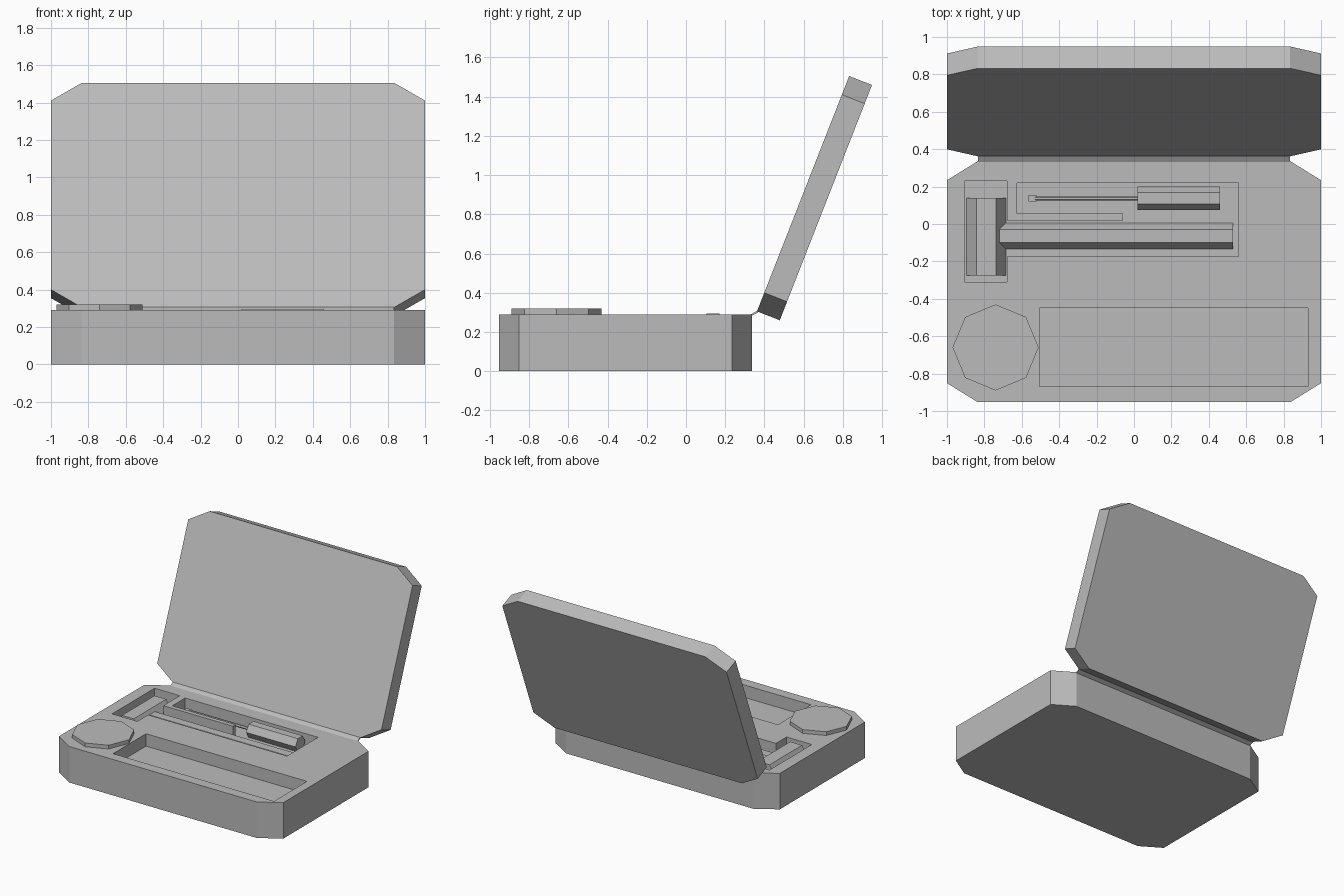
import bpy, bmesh, math
from mathutils import Matrix

cube = bpy.data.objects.get("Cube")
if cube:
    bpy.data.objects.remove(cube, do_unlink=True)

grey = bpy.data.materials.new("plain grey")
grey.use_nodes = True
grey.diffuse_color = (0.5, 0.5, 0.5, 1)
grey.node_tree.nodes["Principled BSDF"].inputs["Base Color"].default_value = (0.5, 0.5, 0.5, 1)


def prism(name, outline, z0, z1, matrix=Matrix()):
    """Extrude a flat outline from z0 to z1, then place it."""
    bm = bmesh.new()
    face = bm.faces.new([bm.verts.new((x, y, z0)) for x, y in outline])
    top = bmesh.ops.extrude_face_region(bm, geom=[face])["geom"]
    verts = [v for v in top if isinstance(v, bmesh.types.BMVert)]
    bmesh.ops.translate(bm, verts=verts, vec=(0, 0, z1 - z0))
    bmesh.ops.recalc_face_normals(bm, faces=bm.faces)
    bm.transform(matrix)
    mesh = bpy.data.meshes.new(name)
    bm.to_mesh(mesh)
    bm.free()
    mesh.materials.append(grey)
    obj = bpy.data.objects.new(name, mesh)
    bpy.context.collection.objects.link(obj)
    return obj


def rect(x0, x1, y0, y1):
    return [(x0, y0), (x1, y0), (x1, y1), (x0, y1)]


def ring(n, r, start=0.0):
    return [(r * math.cos(start + math.tau * i / n), r * math.sin(start + math.tau * i / n))
            for i in range(n)]


def chamfered(y0, y1):
    """Case outline: a rectangle with cut corners."""
    a, c = 0.835, 0.102
    half = [(a, y0), (1, y0 + c), (1, y1 - c), (a, y1)]
    return half + [(-x, y) for x, y in reversed(half)]


def along_x(y, z):
    """Local z becomes world x, local x becomes world y."""
    return Matrix(((0, 0, 1, 0), (1, 0, 0, y), (0, 1, 0, z), (0, 0, 0, 1)))


def along_y(x, z):
    """Local z becomes world y, keeping local x."""
    return Matrix(((1, 0, 0, x), (0, 0, 1, 0), (0, 1, 0, z), (0, 0, 0, 1)))


H, FLOOR, DEPTH = 0.29, 0.19, 1.289

# Case base with two sunken trays
base = prism("case_base", chamfered(-0.953, 0.336), 0, H)
tool_outline = [(-0.905, 0.23), (-0.68, 0.23), (-0.68, 0.02), (-0.06, 0.02),
                (-0.06, 0.055), (-0.625, 0.055), (-0.625, 0.22), (0.56, 0.22),
                (0.56, -0.175), (-0.68, -0.175), (-0.68, -0.31), (-0.905, -0.31)]
cutters = [prism("tool_tray_cutter", tool_outline, FLOOR, H + 0.1),
           prism("long_tray_cutter", rect(-0.505, 0.93, -0.87, -0.45), FLOOR, H + 0.1)]
for cutter in cutters:
    cutter.hide_render = True
    cutter.hide_viewport = True
    cutter.display_type = 'WIRE'
    mod = base.modifiers.new(cutter.name, 'BOOLEAN')
    mod.operation = 'DIFFERENCE'
    mod.solver = 'EXACT'
    mod.object = cutter

# Open lid, leaning back, and its hinge strip
tilt = Matrix.Translation((0, 0.362, 0.305)) @ Matrix.Rotation(math.radians(68.6), 4, 'X')
prism("lid", chamfered(0, DEPTH), -0.125, 0, tilt)
prism("hinge_strip", [(0.332, 0.282), (0.332, H), (0.362, 0.308), (0.368, 0.3)],
      -0.835, 0.835, along_x(0, 0))

# Round tin
prism("octagonal_tin", ring(8, 0.23), H - 0.005, 0.32, Matrix.Translation((-0.74, -0.66, 0)))

# Hammer
prism("hammer_head", ring(6, 0.105), -0.275, 0.14, along_y(-0.79, 0.19))
prism("hammer_handle", ring(6, 0.07), -0.75, 0.53, along_x(-0.065, 0.19))

# Screwdriver
prism("screwdriver_grip", ring(6, 0.0625), 0.02, 0.46, along_x(0.137, 0.241))
prism("screwdriver_shaft", ring(6, 0.012), -0.53, 0.03, along_x(0.137, 0.241))
prism("screwdriver_tip", rect(-0.565, -0.52, 0.12, 0.155), 0.234, 0.248)
